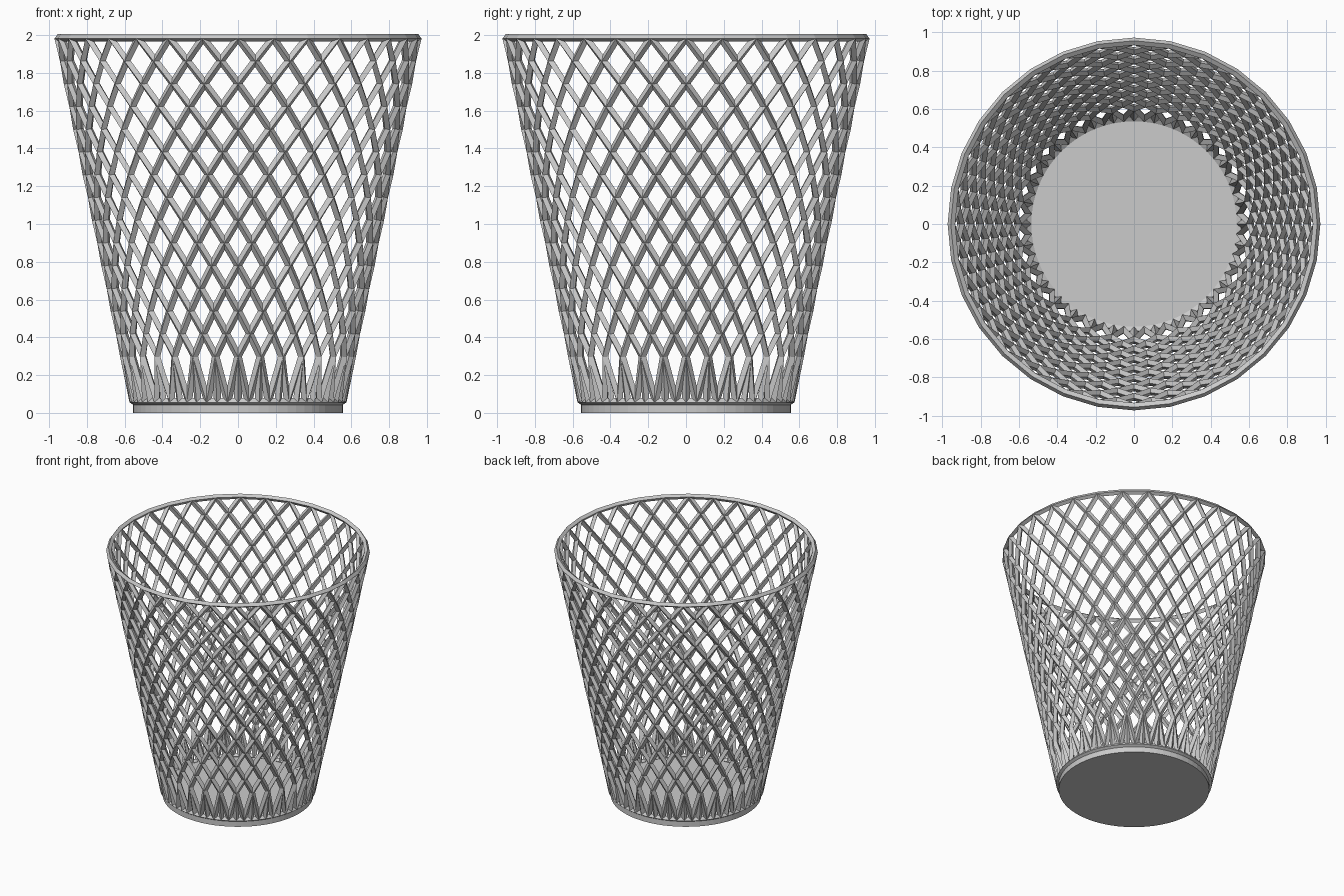
import bpy, bmesh
from math import sin, cos, tau

cube = bpy.data.objects.get("Cube")
if cube:
    bpy.data.objects.remove(cube, do_unlink=True)

grey = bpy.data.materials.new("light_grey")
grey.use_nodes = True
colour = (0.6, 0.6, 0.6, 1)
grey.diffuse_color = colour
grey.node_tree.nodes["Principled BSDF"].inputs["Base Color"].default_value = colour

SEGMENTS, ROWS = 64, 15
Z_BASE, Z_FIRST, Z_RIM = 0.06, 0.30, 1.985
R_BASE, R_RIM = 0.555, 0.952


def add_object(name, bm):
    bmesh.ops.recalc_face_normals(bm, faces=bm.faces)
    mesh = bpy.data.meshes.new(name)
    bm.to_mesh(mesh)
    bm.free()
    mesh.materials.append(grey)
    obj = bpy.data.objects.new(name, mesh)
    bpy.context.collection.objects.link(obj)
    return obj


# Lattice wall: diamonds on a flared cone, turned into struts
bm = bmesh.new()
nodes = {}


def node(i, row):
    key = (i % SEGMENTS, row)
    if key not in nodes:
        z = Z_BASE
        if row:
            z = Z_FIRST + (Z_RIM - Z_FIRST) * (row - 1) / (ROWS - 1)
        r = R_BASE + (R_RIM - R_BASE) * (z - Z_BASE) / (Z_RIM - Z_BASE)
        a = tau * key[0] / SEGMENTS
        nodes[key] = bm.verts.new((r * cos(a), r * sin(a), z))
    return nodes[key]


def face(*keys):
    bm.faces.new([node(*k) for k in keys])


for i in range(SEGMENTS):
    for row in range(1, ROWS):
        if (i + row) % 2 == 0:
            face((i, row - 1), (i + 1, row), (i, row + 1), (i - 1, row))
    if i % 2:
        face((i, ROWS - 1), (i + 1, ROWS), (i - 1, ROWS))
    else:
        face((i - 1, 0), (i, 0), (i, 1))
        face((i, 0), (i + 1, 0), (i, 1))

wall = add_object("lattice_wall", bm)
struts = wall.modifiers.new("struts", 'WIREFRAME')
struts.thickness = 0.04
struts.offset = 0
struts.use_boundary = True
struts.use_even_offset = True
struts.use_replace = True

# Solid base disc
bm = bmesh.new()
bmesh.ops.create_cone(bm, cap_ends=True, segments=SEGMENTS, radius1=R_BASE,
                      radius2=R_BASE, depth=Z_BASE)
bmesh.ops.translate(bm, verts=bm.verts, vec=(0, 0, Z_BASE / 2))
add_object("base_disc", bm)
